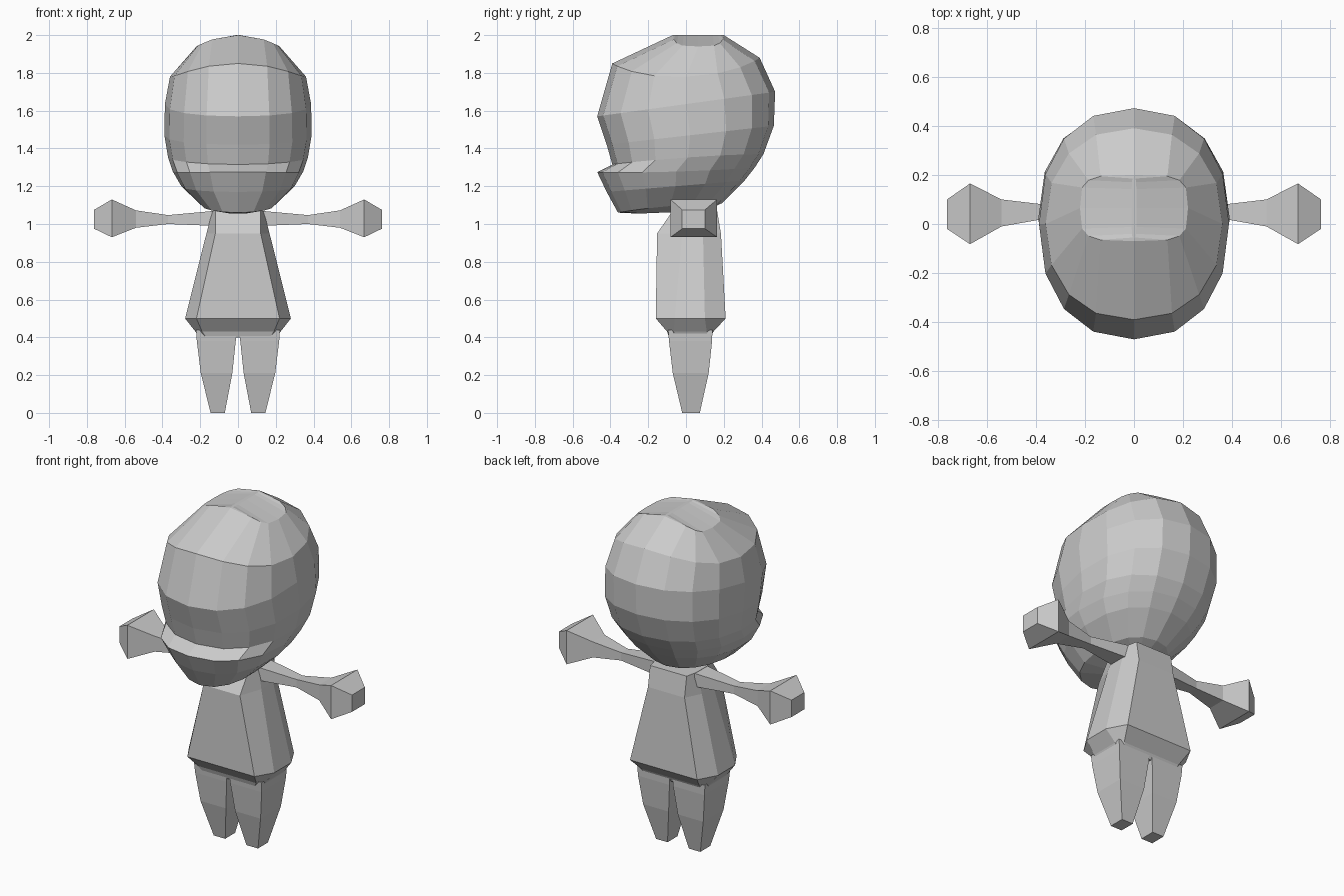
import bpy
from math import sin, cos, pi, copysign

if "Cube" in bpy.data.objects:
    bpy.data.objects.remove(bpy.data.objects["Cube"])


def loft(name, rings, mirror=False):
    """Skin a list of equal-length point rings and cap both ends."""
    n = len(rings[0])
    verts = [p for r in rings for p in r]
    faces = [(k * n + i, k * n + (i + 1) % n, (k + 1) * n + (i + 1) % n, (k + 1) * n + i)
             for k in range(len(rings) - 1) for i in range(n)]
    faces += [tuple(reversed(range(n))), tuple(range(len(verts) - n, len(verts)))]
    mesh = bpy.data.meshes.new(name)
    mesh.from_pydata(verts, [], faces)
    obj = bpy.data.objects.new(name, mesh)
    bpy.context.collection.objects.link(obj)
    if mirror:
        mesh.update()
        obj.modifiers.new("mirror", 'MIRROR').use_axis[0] = True
    return obj


def power(v, e):
    return copysign(abs(v) ** e, v) if abs(v) > 1e-6 else 0.0


def head_ring(front, back, w, sag=0.0, e=0.88, n=16):
    """Tilted oval from a front (y, z) to a back (y, z); the sides sag down."""
    pts = []
    for i in range(n):
        a = 2 * pi * i / n
        s, c = power(sin(a), e), power(-cos(a), e)
        t = (c + 1) / 2
        pts.append((w * s,
                    front[0] + (back[0] - front[0]) * t,
                    front[1] + (back[1] - front[1]) * t - sag * s * s))
    return pts


# Head: chin up to crown, with the lip ledge in the middle
loft("head", [
    head_ring((-0.25, 1.055), (0.10, 1.07), 0.07),
    head_ring((-0.36, 1.06), (0.19, 1.11), 0.19, -0.01),
    head_ring((-0.42, 1.17), (0.31, 1.23), 0.30),
    head_ring((-0.47, 1.275), (0.365, 1.30), 0.345, 0.01),
    head_ring((-0.39, 1.315), (0.41, 1.37), 0.37, -0.01),
    head_ring((-0.42, 1.42), (0.465, 1.52), 0.39),
    head_ring((-0.47, 1.57), (0.472, 1.70), 0.387),
    head_ring((-0.39, 1.85), (0.39, 1.88), 0.36, 0.085),
    head_ring((-0.07, 2.0), (0.20, 2.0), 0.22, 0.06, 0.5),
    head_ring((-0.06, 2.0), (0.19, 2.0), 0.01, 0.0, 0.5),
])


def body_ring(z, wide, narrow, y0, y1, s0, s1):
    """Rectangle with cut corners: narrow front and back, wide sides."""
    return [(-narrow, y0, z), (narrow, y0, z), (wide, s0, z), (wide, s1, z),
            (narrow, y1, z), (-narrow, y1, z), (-wide, s1, z), (-wide, s0, z)]


# Flared tunic
loft("torso", [
    body_ring(0.40, 0.21, 0.17, -0.09, 0.13, -0.06, 0.11),
    body_ring(0.43, 0.225, 0.19, -0.10, 0.145, -0.065, 0.11),
    body_ring(0.50, 0.28, 0.22, -0.16, 0.21, -0.06, 0.10),
    body_ring(0.95, 0.167, 0.12, -0.153, 0.185, -0.02, 0.09),
    body_ring(1.07, 0.135, 0.12, -0.07, 0.165, 0.0, 0.09),
])


def arm_ring(x, y0, y1, z0, z1):
    return [(x, y0, z0), (x, y1, z0), (x, y1, z1), (x, y0, z1)]


# Arms ending in blocky hands
loft("arms", [
    arm_ring(0.12, -0.01, 0.11, 0.99, 1.07),
    arm_ring(0.37, 0.02, 0.08, 1.0, 1.047),
    arm_ring(0.54, -0.01, 0.10, 0.98, 1.072),
    arm_ring(0.668, -0.082, 0.165, 0.93, 1.13),
    arm_ring(0.762, -0.02, 0.10, 0.975, 1.075),
], mirror=True)


def leg_ring(z, x0, x1, y0, y1):
    return [(x0, y0, z), (x1, y0, z), (x1, y1, z), (x0, y1, z)]


# Tapered legs
loft("legs", [
    leg_ring(0.0, 0.07, 0.145, -0.02, 0.073),
    leg_ring(0.21, 0.03, 0.197, -0.07, 0.12),
    leg_ring(0.38, 0.012, 0.218, -0.09, 0.138),
    leg_ring(0.44, 0.008, 0.222, -0.095, 0.14),
], mirror=True)
